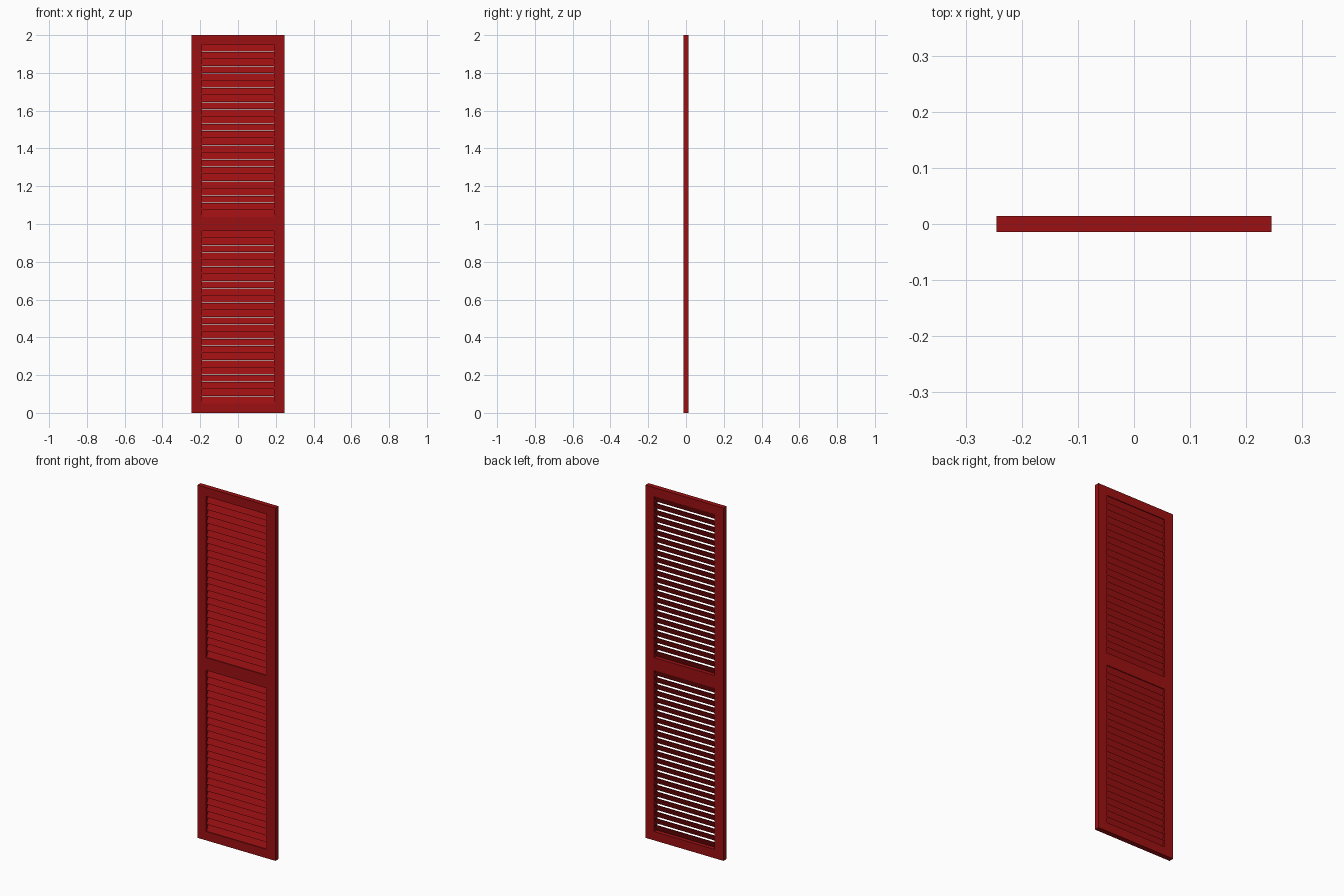
import bpy, bmesh
from mathutils import Vector

if "Cube" in bpy.data.objects:
    bpy.data.objects.remove(bpy.data.objects["Cube"])

W, D, H = 0.245, 0.014, 2.0        # half width, half depth, height
OPEN = 0.19                        # half width of the louvre openings
PANELS = {"lower": (0.05, 0.964), "upper": (1.036, 1.95)}
COUNT = 24                         # slats per opening

red = bpy.data.materials.new("red_paint")
red.diffuse_color = (0.33, 0.005, 0.006, 1)
red.use_nodes = True
red.node_tree.nodes["Principled BSDF"].inputs["Base Color"].default_value = red.diffuse_color


def make_object(name, bm):
    bmesh.ops.recalc_face_normals(bm, faces=bm.faces)
    mesh = bpy.data.meshes.new(name)
    bm.to_mesh(mesh)
    bm.free()
    mesh.materials.append(red)
    ob = bpy.data.objects.new(name, mesh)
    bpy.context.collection.objects.link(ob)
    return ob


def box(name, x0, x1, z0, z1):
    bm = bmesh.new()
    bmesh.ops.create_cube(bm, size=1)
    bmesh.ops.scale(bm, vec=(x1 - x0, 2 * D, z1 - z0), verts=bm.verts)
    bmesh.ops.translate(bm, vec=((x0 + x1) / 2, 0, (z0 + z1) / 2), verts=bm.verts)
    return make_object(name, bm)


def louvres(name, z0, z1):
    # tilted slats: front edge low, back edge high, extruded across the opening
    bm = bmesh.new()
    pitch = (z1 - z0) / COUNT
    profile = [(-0.0105, -0.0182), (-0.0065, -0.0182), (0.0105, 0.0182), (0.0065, 0.0182)]
    for i in range(COUNT):
        zc = z0 + (i + 0.5) * pitch
        verts = [bm.verts.new((-OPEN, y, zc + z)) for y, z in profile]
        face = bm.faces.new(verts)
        ext = bmesh.ops.extrude_face_region(bm, geom=[face], use_keep_orig=True)
        moved = [v for v in ext["geom"] if isinstance(v, bmesh.types.BMVert)]
        bmesh.ops.translate(bm, vec=Vector((2 * OPEN, 0, 0)), verts=moved)
    return make_object(name, bm)


# frame stiles
box("left_stile", -W, -OPEN, 0, H)
box("right_stile", OPEN, W, 0, H)

# frame rails
box("bottom_rail", -OPEN, OPEN, 0, PANELS["lower"][0])
box("middle_rail", -OPEN, OPEN, PANELS["lower"][1], PANELS["upper"][0])
box("top_rail", -OPEN, OPEN, PANELS["upper"][1], H)

# louvre slats
for key, (a, b) in PANELS.items():
    louvres(key + "_slats", a, b)
